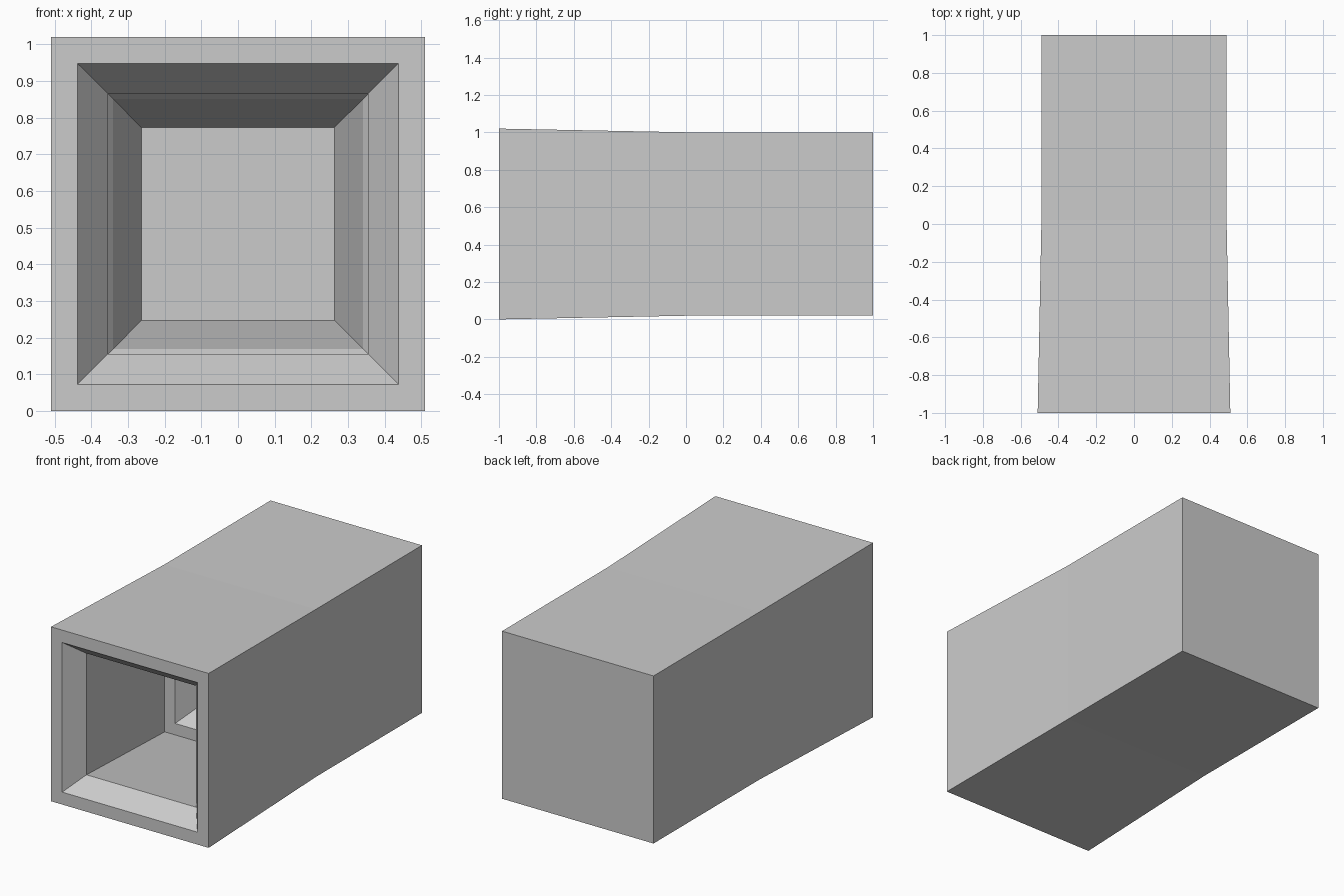
import bpy
import bmesh

if "Cube" in bpy.data.objects:
    bpy.data.objects.remove(bpy.data.objects["Cube"])

CZ = 0.51  # height of the central axis


def ring(bm, y, r):
    """Square loop of half-width r at depth y."""
    return [bm.verts.new((sx * r, y, CZ + sz * r))
            for sx, sz in ((-1, -1), (1, -1), (1, 1), (-1, 1))]


def loft(name, profile):
    """Skin square loops in order, capping both ends."""
    bm = bmesh.new()
    loops = [ring(bm, y, r) for y, r in profile]
    for a, b in zip(loops, loops[1:]):
        for i in range(4):
            j = (i + 1) % 4
            bm.faces.new((a[i], a[j], b[j], b[i]))
    bm.faces.new(loops[0])
    bm.faces.new(loops[-1])
    bmesh.ops.recalc_face_normals(bm, faces=bm.faces)
    me = bpy.data.meshes.new(name)
    bm.to_mesh(me)
    bm.free()
    ob = bpy.data.objects.new(name, me)
    bpy.context.collection.objects.link(ob)
    return ob


# Hollow square housing: back cap, outer skin, front lip, flared chamber,
# second lip, tapered recess with a flat end
loft("square_housing", [
    (1.0, 0.49),      # back cap
    (0.02, 0.49),     # outer kink
    (-1.0, 0.51),     # front outer edge
    (-1.0, 0.4375),   # front lip
    (-0.893, 0.355),  # front bevel
    (0.02, 0.488),    # flared chamber
    (0.02, 0.421),    # inner lip
    (0.123, 0.341),   # inner bevel
    (0.40, 0.263),    # tapered recess end
])
